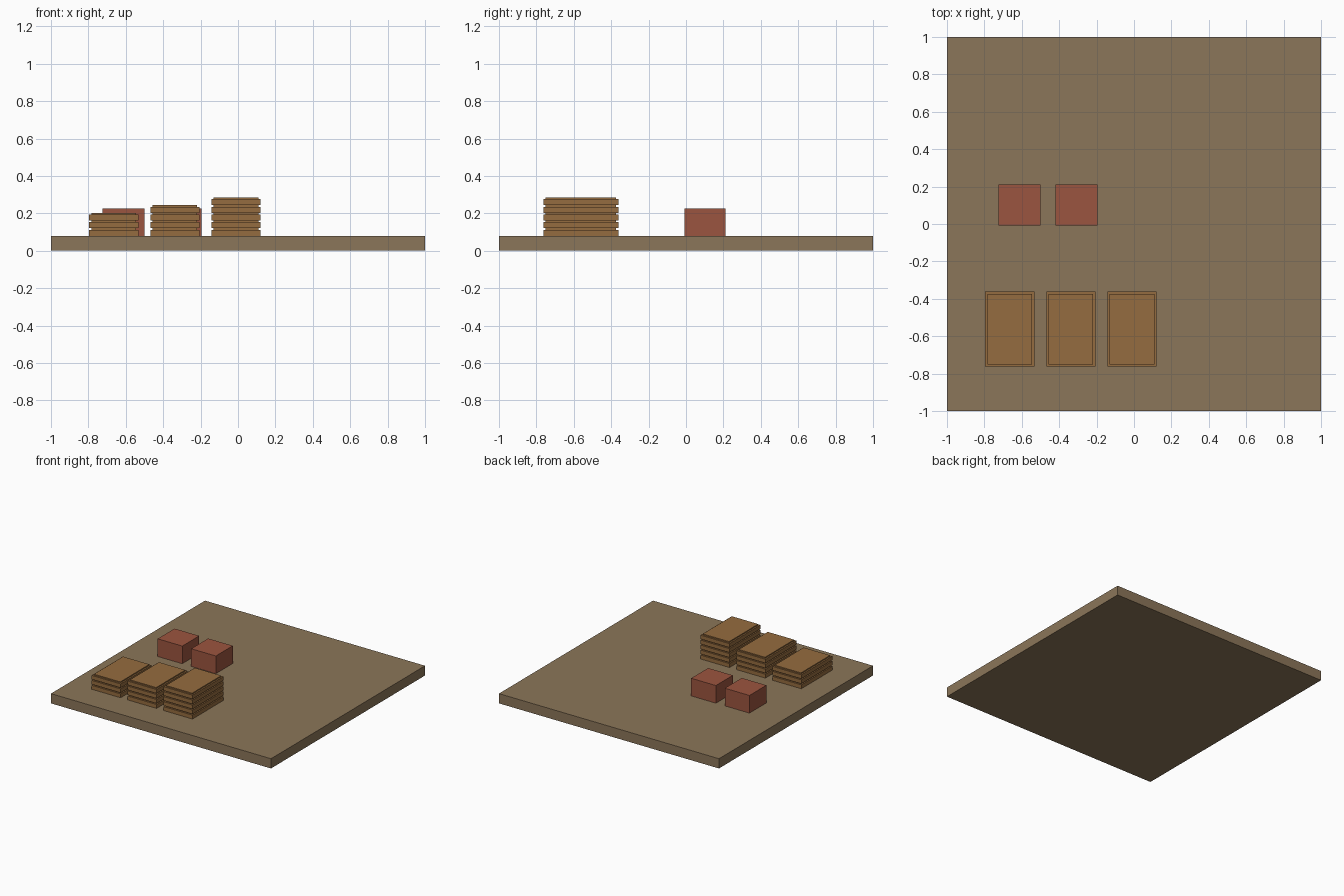
import bpy, bmesh
from mathutils import Matrix

if "Cube" in bpy.data.objects:
    bpy.data.objects.remove(bpy.data.objects["Cube"])


def material(name, rgb):
    m = bpy.data.materials.new(name)
    m.diffuse_color = (*rgb, 1)
    m.use_nodes = True
    m.node_tree.nodes["Principled BSDF"].inputs["Base Color"].default_value = m.diffuse_color
    return m


def add_box(bm, center, size):
    mat = Matrix.Translation(center) @ Matrix.Diagonal((*size, 1))
    bmesh.ops.create_cube(bm, size=1, matrix=mat)


def make_object(name, boxes, mat):
    bm = bmesh.new()
    for center, size in boxes:
        add_box(bm, center, size)
    mesh = bpy.data.meshes.new(name)
    bm.to_mesh(mesh)
    bm.free()
    mesh.materials.append(mat)
    obj = bpy.data.objects.new(name, mesh)
    bpy.context.collection.objects.link(obj)


earth = material("earth", (0.26, 0.18, 0.10))
wood = material("wood", (0.30, 0.15, 0.05))
brick = material("brick", (0.33, 0.09, 0.05))

# Ground slab
TOP = 0.08
make_object("ground_slab", [((0, 0, TOP / 2), (2, 2, TOP))], earth)

# Stacks of boards: each layer is a wide board with a thin inset spacer on top
W, D, BOARD, GAP, INSET = 0.263, 0.402, 0.032, 0.009, 0.012
for i, layers in enumerate((3, 4, 5)):
    x, y = -0.664 + i * 0.3265, -0.562
    boxes = []
    for k in range(layers):
        z = TOP + k * (BOARD + GAP)
        boxes.append(((x, y, z + BOARD / 2), (W, D, BOARD)))
        boxes.append(((x, y, z + BOARD + GAP / 2), (W - 2 * INSET, D - 2 * INSET, GAP)))
    make_object(f"board_stack_{i + 1}", boxes, wood)

# Brick-red crates
CRATE_H = 0.145
for i, x in enumerate((-0.613, -0.308)):
    make_object(f"crate_{i + 1}",
                [((x, 0.102, TOP + CRATE_H / 2), (0.224, 0.22, CRATE_H))], brick)
